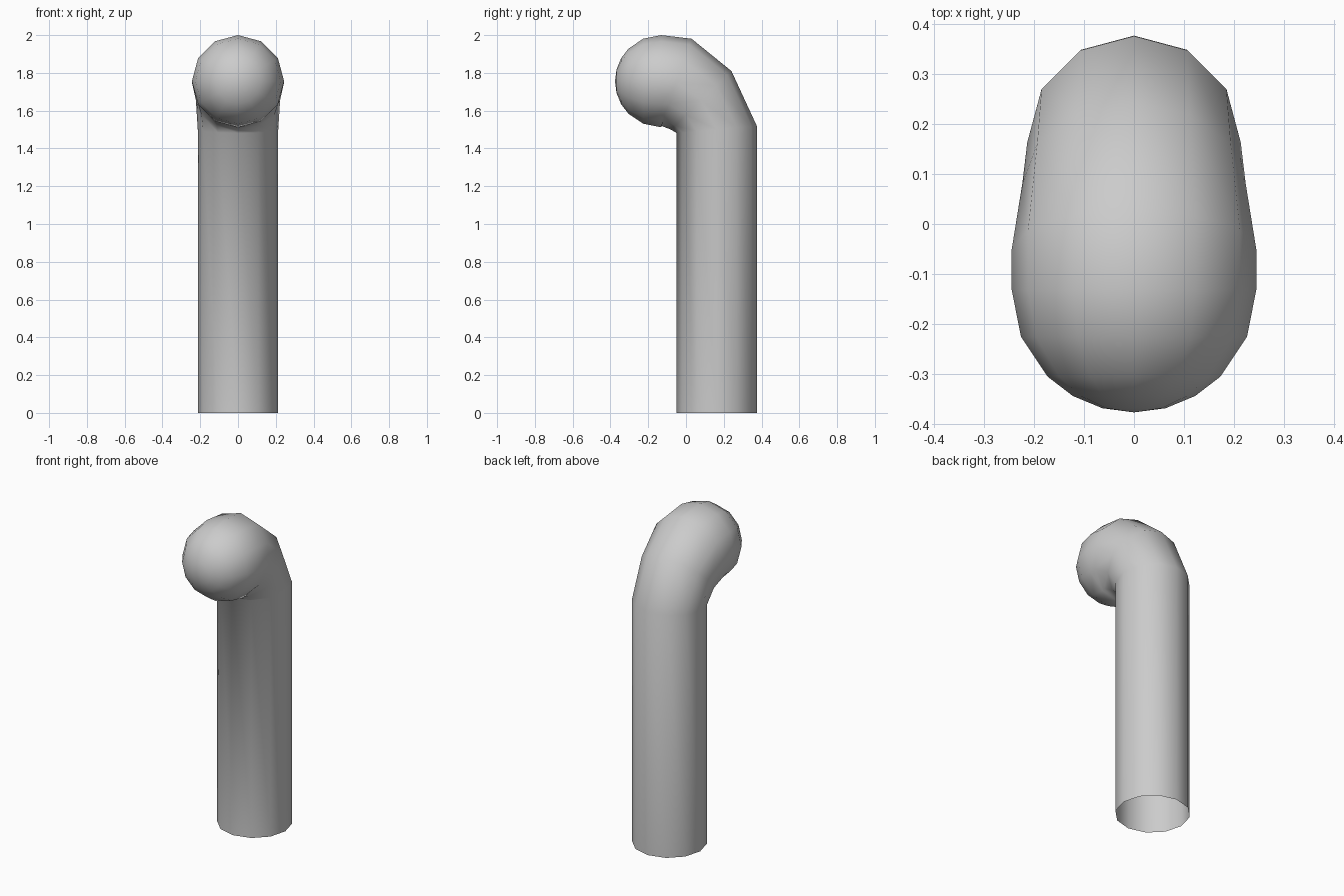
import bpy, bmesh
from math import sin, cos, pi, radians
from mathutils import Vector

if "Cube" in bpy.data.objects:
    bpy.data.objects.remove(bpy.data.objects["Cube"])

SIDES = 12
R = 0.244            # radius of the rounded end
CY, CZ = -0.132, 1.756

# Rings along the pipe: centre y, centre z, radius, tilt (0 = flat, 90 = facing front)
rings = [(0.163, 0.0, 0.213, 0),
         (0.163, 1.5, 0.213, 5),
         (0.080, 1.655, 0.223, 44),
         (-0.050, 1.75, 0.244, 71)]
# Rounded end, ring by ring towards the pole
for a in (90, 67.5, 45, 30, 15):
    rings.append((CY - R * cos(radians(a)), CZ, R * sin(radians(a)), 90))

bm = bmesh.new()


def add_ring(y, z, r, tilt):
    t = radians(tilt)
    centre = Vector((0, y, z))
    back = Vector((0, cos(t), sin(t)))
    side = Vector((1, 0, 0))
    return [bm.verts.new(centre + r * (side * sin(2 * pi * i / SIDES) + back * cos(2 * pi * i / SIDES)))
            for i in range(SIDES)]


# Skin the rings, leaving the bottom open
loops = [add_ring(*ring) for ring in rings]
for a, b in zip(loops, loops[1:]):
    for i in range(SIDES):
        j = (i + 1) % SIDES
        bm.faces.new((a[i], a[j], b[j], b[i]))
pole = bm.verts.new((0, CY - R, CZ))
for i in range(SIDES):
    bm.faces.new((loops[-1][i], loops[-1][(i + 1) % SIDES], pole))

bmesh.ops.recalc_face_normals(bm, faces=bm.faces[:])
for f in bm.faces:
    f.smooth = True

mesh = bpy.data.meshes.new("bent_pipe")
bm.to_mesh(mesh)
bm.free()
pipe = bpy.data.objects.new("bent_pipe", mesh)
bpy.context.collection.objects.link(pipe)
